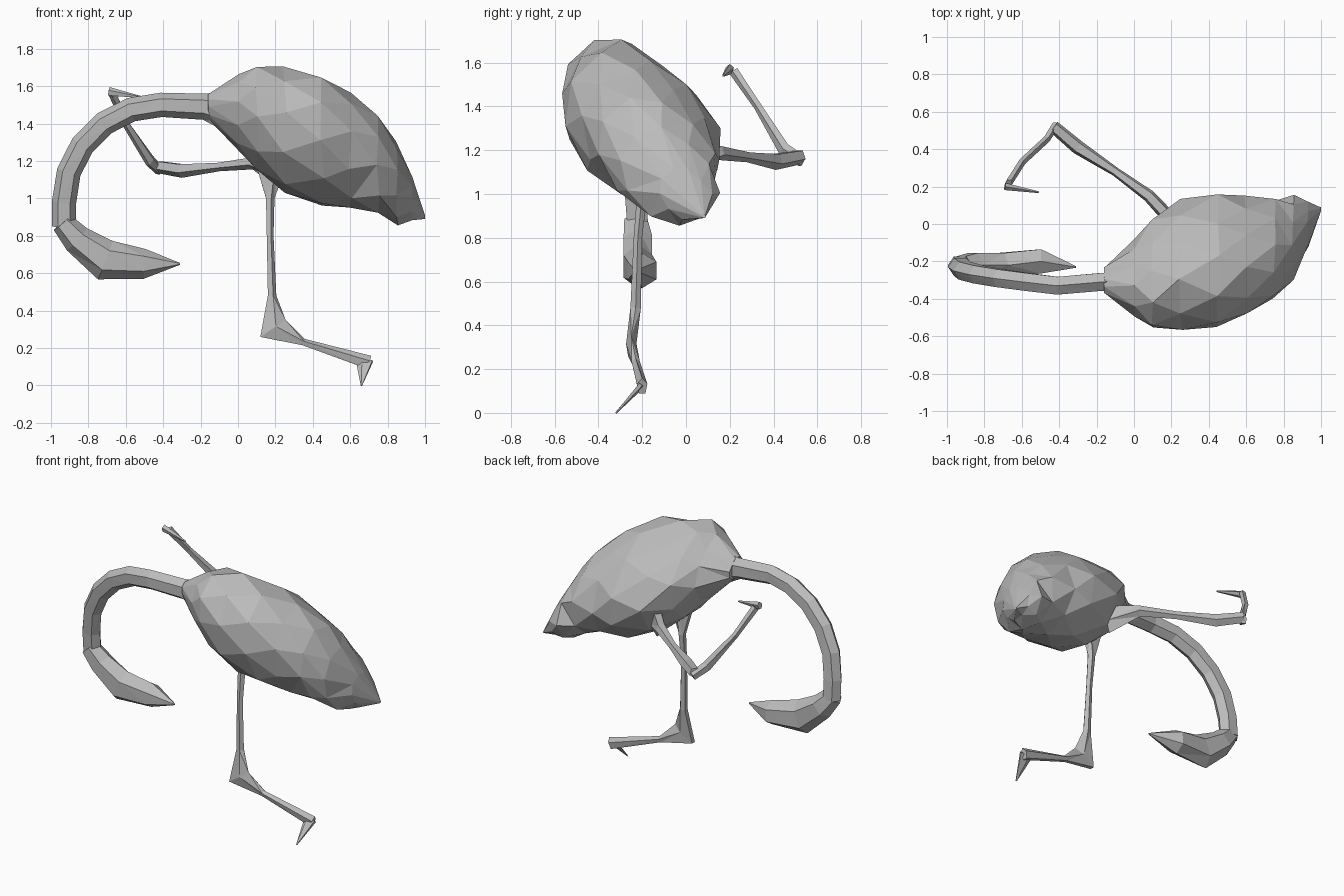
import bpy, bmesh, math, random
from mathutils import Vector

cube = bpy.data.objects.get("Cube")
if cube:
    bpy.data.objects.remove(cube)
random.seed(4)

# One plain material for the whole bird
grey = bpy.data.materials.new("plain_grey")
grey.use_nodes = True
colour = (0.5, 0.5, 0.5, 1)
grey.diffuse_color = colour
grey.node_tree.nodes["Principled BSDF"].inputs["Base Color"].default_value = colour


def loft(name, rings):
    """Skin a list of equal rings with flat triangles and cap both ends."""
    bm = bmesh.new()
    loops = [[bm.verts.new(point) for point in ring] for ring in rings]
    for lower, upper in zip(loops, loops[1:]):
        for i in range(len(lower)):
            bm.faces.new((lower[i - 1], lower[i], upper[i], upper[i - 1]))
    bm.faces.new(loops[0])
    bm.faces.new(loops[-1])
    bmesh.ops.triangulate(bm, faces=bm.faces[:])
    bmesh.ops.recalc_face_normals(bm, faces=bm.faces[:])
    mesh = bpy.data.meshes.new(name)
    bm.to_mesh(mesh)
    bm.free()
    mesh.materials.append(grey)
    part = bpy.data.objects.new(name, mesh)
    bpy.context.collection.objects.link(part)


def tube(name, path, thickness, side_axis, sides=5):
    """Tapered limb along rows of x, y, z and half width, no thicker than given."""
    points = [Vector(row[:3]) for row in path]
    rings = []
    for k, (point, row) in enumerate(zip(points, path)):
        before = points[max(k - 1, 0)]
        after = points[min(k + 1, len(points) - 1)]
        along = ((point - before).normalized() + (after - point).normalized()).normalized()
        wide = along.cross(Vector(side_axis)).normalized()
        width = row[-1]
        across = wide * width
        through = wide.cross(along) * min(width, thickness)
        angles = [math.tau * i / sides for i in range(sides)]
        rings.append([point + across * math.cos(a) + through * math.sin(a) for a in angles])
    loft(name, rings)


# Body: rounded sections from the neck base to the tail tip
def body_ring(centre, radius, sides, twist):
    lean = 0.2 * radius
    wobble = 0.03 * radius
    ring = []
    for i in range(sides):
        angle = math.tau * (i + twist) / sides
        across, up = math.cos(angle), math.sin(angle)
        # The upper rear quarter is flattened and the top leans to the front
        size = radius * (1 - 0.3 * max(across, 0) * max(up, 0))
        offset = Vector((0, size * across - lean * up, size * up))
        jitter = Vector([random.uniform(-wobble, wobble) for axis in range(3)])
        ring.append(Vector(centre) + offset + jitter)
    return ring


# Rows of x, y, z and radius
body = [
    (-0.16, -0.3, 1.49, 0.07),
    (0, -0.29, 1.46, 0.2),
    (0.1, -0.27, 1.43, 0.29),
    (0.25, -0.22, 1.36, 0.34),
    (0.45, -0.2, 1.31, 0.36),
    (0.6, -0.17, 1.26, 0.31),
    (0.75, -0.13, 1.18, 0.27),
    (0.85, -0.07, 1.08, 0.22),
    (0.93, 0, 1, 0.12),
    (1, 0.08, 0.9, 0.01),
]
loft("body", [body_ring(row[:3], row[3], sides=10, twist=k % 2 / 2)
              for k, row in enumerate(body)])

# Neck: leaves the body, then follows a round arc down to the head
neck = [(0, -0.3, 1.46, 0.13), (-0.18, -0.31, 1.49, 0.07)]
BENDS = 5
for k in range(BENDS + 1):
    t = k / BENDS
    angle = math.radians(90 + 90 * t)
    neck.append((-0.41 + 0.52 * math.cos(angle), -0.33 + 0.1 * t,
                 0.98 + 0.52 * math.sin(angle), 0.065))
neck.append((-0.93, -0.22, 0.85, 0.065))
tube("neck", neck, thickness=0.055, side_axis=(0, 1, 0), sides=6)

# Head with a pointed bill
tube("head", [
    (-0.94, -0.23, 0.87, 0.06),
    (-0.86, -0.22, 0.78, 0.08),
    (-0.71, -0.22, 0.67, 0.11),
    (-0.5, -0.2, 0.65, 0.08),
    (-0.31, -0.23, 0.65, 0.005),
], thickness=0.075, side_axis=(0, 1, 0), sides=6)

# Standing leg with its flat knee and turned foot
tube("standing_leg", [
    (0.17, -0.2, 1.15, 0.08),
    (0.17, -0.2, 1, 0.025),
    (0.17, -0.22, 0.8, 0.02),
    (0.18, -0.23, 0.48, 0.025),
    (0.18, -0.25, 0.3, 0.09),
    (0.35, -0.23, 0.23, 0.02),
    (0.7, -0.2, 0.12, 0.04),
], thickness=0.025, side_axis=(0, 1, 0))
tube("standing_foot", [
    (0.68, -0.2, 0.13, 0.05),
    (0.66, -0.32, 0, 0.004),
], thickness=0.015, side_axis=(0, 0, 1))

# Raised leg stretched out behind and folded at the joint
tube("raised_thigh", [
    (0.22, 0, 1.15, 0.1),
    (0.08, 0.15, 1.19, 0.035),
    (-0.1, 0.28, 1.17, 0.025),
    (-0.3, 0.41, 1.15, 0.04),
    (-0.43, 0.52, 1.17, 0.035),
], thickness=0.04, side_axis=(1, 1, 0))
tube("raised_shin", [
    (-0.42, 0.53, 1.15, 0.03),
    (-0.47, 0.45, 1.2, 0.035),
    (-0.6, 0.33, 1.4, 0.02),
    (-0.67, 0.22, 1.56, 0.025),
], thickness=0.02, side_axis=(1, -1, 0))
tube("raised_foot", [
    (-0.69, 0.2, 1.57, 0.025),
    (-0.51, 0.17, 1.54, 0.005),
], thickness=0.02, side_axis=(0, 1, 0))
